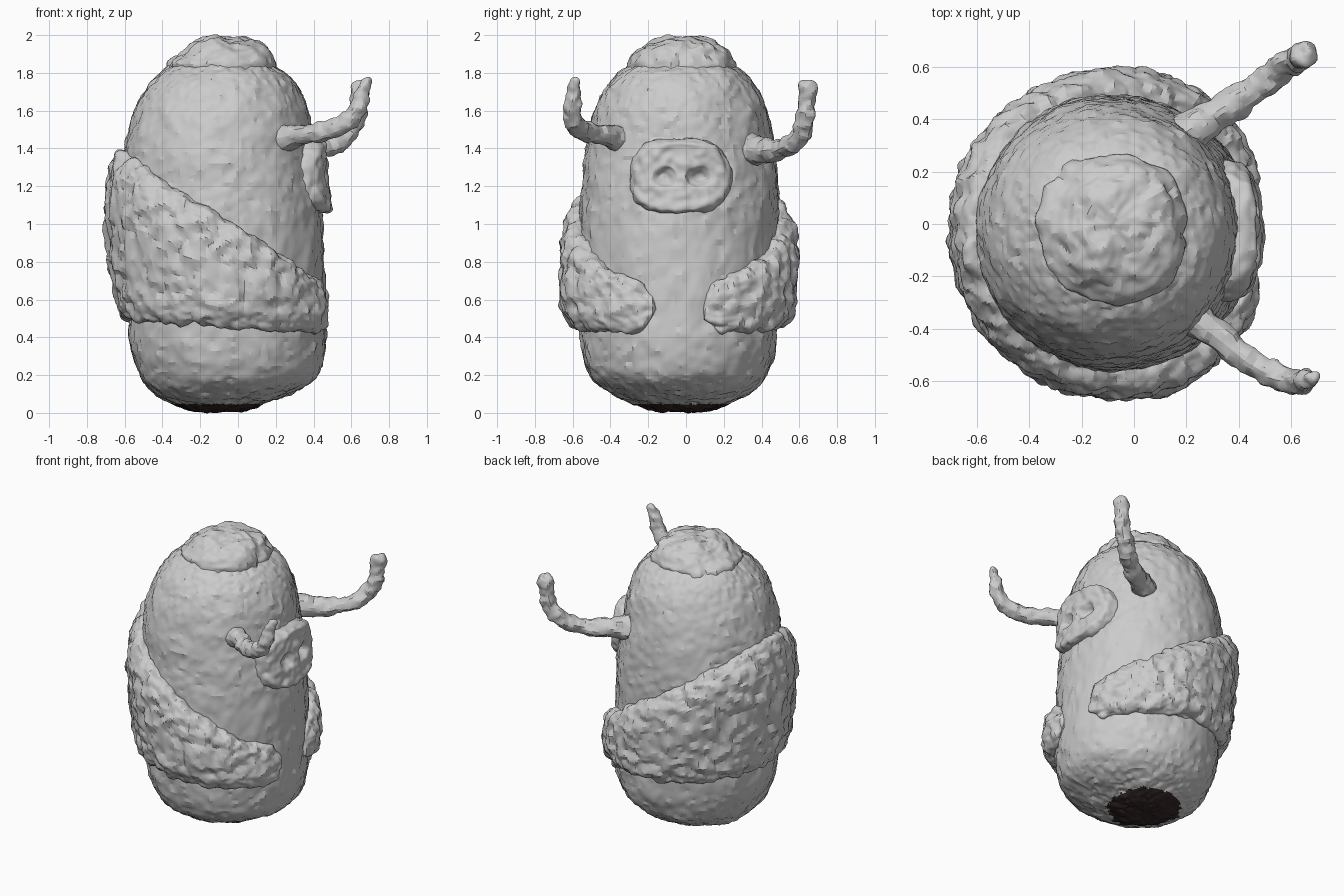
import bpy, bmesh, math
from mathutils import Vector, noise

cube = bpy.data.objects.get("Cube")
if cube:
    bpy.data.objects.remove(cube, do_unlink=True)


def material(name, rgb):
    m = bpy.data.materials.new(name)
    m.use_nodes = True
    m.diffuse_color = (*rgb, 1)
    m.node_tree.nodes["Principled BSDF"].inputs["Base Color"].default_value = (*rgb, 1)
    return m


CLAY = material("pale grey clay", (0.6, 0.6, 0.6))
DARK = material("dark brown underside", (0.035, 0.02, 0.02))


def spline(rows, t):
    """Smooth curve through rows of numbers, t from 0 to 1."""
    f = t * (len(rows) - 1)
    i = min(int(f), len(rows) - 2)
    f -= i
    a, b, c, d = (rows[max(0, min(len(rows) - 1, i + k))] for k in (-1, 0, 1, 2))
    return [q + f / 2 * (r - p + f * (2 * p - 5 * q + 4 * r - s + f * (3 * (q - r) + s - p)))
            for p, q, r, s in zip(a, b, c, d)]


def bumpy(name, around, along, point, bumps, dark_below=None):
    """Closed tube of rings point(angle, t), roughened along its normals."""
    bm = bmesh.new()
    rings = [[bm.verts.new(point(2 * math.pi * i / around, j / along)) for i in range(around)]
             for j in range(along + 1)]
    for low, high in zip(rings, rings[1:]):
        for i in range(around):
            k = (i + 1) % around
            bm.faces.new((low[i], low[k], high[k], high[i]))
    bmesh.ops.remove_doubles(bm, verts=bm.verts, dist=0.0005)
    bmesh.ops.recalc_face_normals(bm, faces=bm.faces)
    bm.normal_update()
    moves = [(v, v.normal * sum(amp * noise.noise(v.co * freq) for amp, freq in bumps))
             for v in bm.verts]
    for v, move in moves:
        v.co += move
    mesh = bpy.data.meshes.new(name)
    mesh.materials.append(CLAY)
    if dark_below is not None:
        mesh.materials.append(DARK)
        for f in bm.faces:
            f.material_index = int(f.calc_center_median().z < dark_below)
    bm.to_mesh(mesh)
    bm.free()
    obj = bpy.data.objects.new(name, mesh)
    bpy.context.collection.objects.link(obj)
    bpy.ops.object.select_all(action='DESELECT')
    obj.select_set(True)
    bpy.context.view_layer.objects.active = obj
    bpy.ops.object.shade_smooth_by_angle(angle=math.radians(20))
    return obj


def turned(rows):
    """Point function for rings given as height, centre x, centre y, radius."""
    def point(a, t):
        z, x, y, r = spline(rows, t)
        r = max(r, 0)
        return Vector((x + r * math.cos(a), y + r * math.sin(a), z))
    return point


# Barrel-shaped body, dark underneath
BODY = [(0.005, -0.1, -0.02, 0), (0.01, -0.1, -0.02, 0.13), (0.05, -0.1, -0.02, 0.25),
        (0.1, -0.08, -0.03, 0.36), (0.2, -0.05, -0.04, 0.47), (0.4, -0.055, -0.04, 0.52),
        (0.7, -0.055, -0.04, 0.515), (1.0, -0.075, -0.035, 0.525), (1.2, -0.09, -0.03, 0.52),
        (1.4, -0.1, -0.03, 0.5), (1.6, -0.09, -0.03, 0.457), (1.74, -0.08, -0.025, 0.39),
        (1.82, -0.08, -0.02, 0.31), (1.88, -0.08, -0.02, 0.18), (1.91, -0.08, -0.02, 0)]
bumpy("body", 170, 140, turned(BODY), [(0.01, 7), (0.008, 20), (0.007, 38)], dark_below=0.047)

# Lumpy cap on the crown
CAP = [(1.78, -0.08, -0.02, 0), (1.79, -0.08, -0.02, 0.25), (1.84, -0.08, -0.02, 0.288),
       (1.9, -0.065, -0.02, 0.25), (1.95, -0.055, -0.01, 0.2), (1.98, -0.07, 0, 0.12),
       (1.99, -0.08, 0, 0)]
bumpy("cap", 90, 45, turned(CAP), [(0.025, 7), (0.018, 15), (0.008, 34)])


def body_at(z):
    """Centre and radius of the body at a height."""
    for p, q in zip(BODY, BODY[1:]):
        if p[0] <= z <= q[0]:
            f = (z - p[0]) / (q[0] - p[0])
            return [u + f * (v - u) for u, v in zip(p[1:], q[1:])]


# Rough wrap round the body: high at the rear, thinning to open ends below the snout
def wrap_point(a, t):
    gap = math.radians(14)
    turn = gap + t * 2 * (math.pi - gap)
    rise = (1 - math.cos(turn)) / 2
    near_end = min(turn, 2 * math.pi - turn)
    taper = math.sqrt(max(0, 1 - max(0, 1 - (near_end - gap) / 0.22) ** 2))
    top, bottom = 0.67 + 0.72 * rise, 0.42 + 0.07 * rise
    c, s = math.cos(a), math.sin(a)
    z = (top + bottom) / 2 + (top - bottom) / 2 * taper * math.copysign(abs(c) ** 0.8, c)
    x, y, r = body_at(z)
    thick = 0.01 + 0.105 * math.sin(min(near_end * 1.1, math.pi / 2)) - 0.015 * rise ** 2
    r += thick * taper * s ** 0.75 if s > 0 else 0.04 * s
    return Vector((x + r * math.cos(turn), y + r * math.sin(turn), z))


bumpy("belly_wrap", 110, 240, wrap_point, [(0.014, 7), (0.022, 15), (0.009, 34)])

# Rounded snout hugging the body, with two sunken nostrils
SNOUT = [(1, -0.06), (1, -0.01), (0.97, 0.035), (0.87, 0.062), (0.6, 0.055), (0.3, 0.055),
         (0, 0.055)]


def snout_point(a, t):
    size, out = spline(SNOUT, t)
    c, s = math.cos(a), math.sin(a)
    y = 0.27 * size * math.copysign(abs(c) ** 0.78, c)
    z = 0.2 * size * math.copysign(abs(s) ** 0.78, s)
    for nostril in (-0.085, 0.095):
        out -= 0.05 * math.exp(-(((y - nostril) / 0.05) ** 2 + (z / 0.042) ** 2) ** 2)
    x = -0.09 + math.sqrt(0.515 ** 2 - y * y) - 0.08 * z
    return Vector((x + out, y - 0.03, z + 1.25))


bumpy("snout", 100, 60, snout_point, [(0.014, 9), (0.012, 22)])


# Thin upturned arms, each row a position and a thickness
def arm(name, rows):
    first, last = Vector(rows[0][:3]), Vector(rows[-1][:3])
    side = (last - first).cross(Vector((0, 0, 1))).normalized()

    def point(a, t):
        row = spline(rows, t)
        ahead, behind = spline(rows, min(1, t + 0.02)), spline(rows, max(0, t - 0.02))
        along = (Vector(ahead[:3]) - Vector(behind[:3])).normalized()
        across = along.cross(side).normalized()
        return Vector(row[:3]) + max(row[3], 0) * (side * math.cos(a) + across * math.sin(a))

    bumpy(name, 22, 64, point, [(0.014, 12), (0.014, 25)])


arm("right_arm", [(0.14, -0.27, 1.43, 0.0), (0.19, -0.32, 1.44, 0.07), (0.31, -0.42, 1.47, 0.058),
                  (0.45, -0.53, 1.49, 0.05), (0.56, -0.585, 1.53, 0.05),
                  (0.63, -0.6, 1.6, 0.045), (0.655, -0.595, 1.68, 0.042),
                  (0.68, -0.59, 1.755, 0.024), (0.68, -0.59, 1.775, 0.0)])
arm("left_arm", [(0.14, 0.29, 1.4, 0.0), (0.19, 0.33, 1.4, 0.075), (0.32, 0.42, 1.385, 0.062),
                 (0.46, 0.51, 1.4, 0.052), (0.56, 0.59, 1.45, 0.05),
                 (0.62, 0.63, 1.54, 0.05), (0.64, 0.645, 1.65, 0.046),
                 (0.65, 0.645, 1.74, 0.04), (0.65, 0.645, 1.765, 0.0)])
